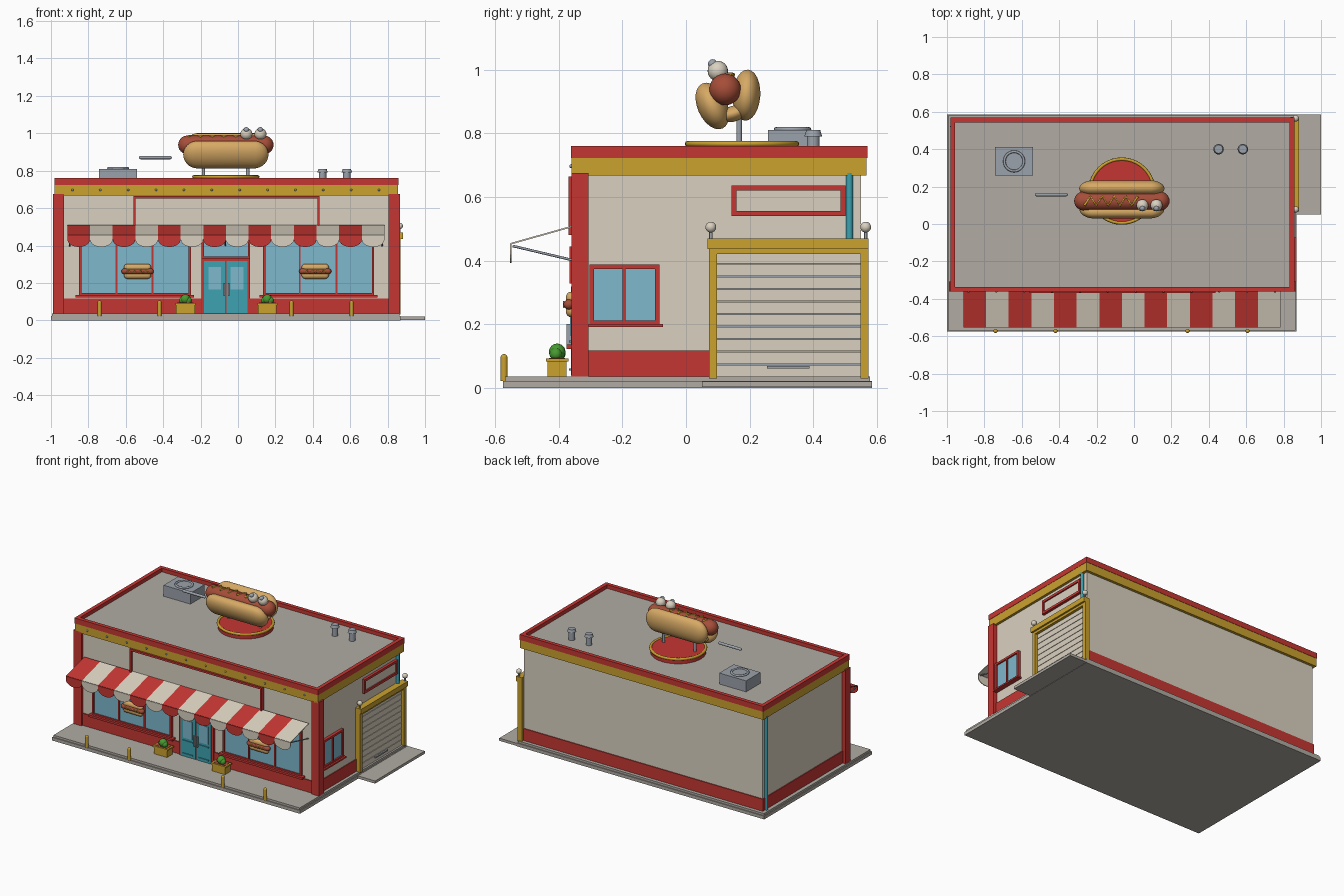
import bpy, bmesh, math
from mathutils import Matrix, Vector

if "Cube" in bpy.data.objects:
    bpy.data.objects.remove(bpy.data.objects["Cube"])

COLORS = {
    "red": (0.56, 0.037, 0.032), "yellow": (0.60, 0.36, 0.028), "cream": (0.70, 0.64, 0.53),
    "concrete": (0.44, 0.41, 0.37), "glass blue": (0.21, 0.48, 0.61), "teal": (0.045, 0.36, 0.44),
    "bun tan": (0.68, 0.40, 0.13), "sausage brown": (0.38, 0.075, 0.04),
    "metal grey": (0.33, 0.365, 0.41), "leaf green": (0.06, 0.32, 0.03)}
MATS = {}
for key, rgb in COLORS.items():
    MATS[key] = bpy.data.materials.new(key)
    MATS[key].diffuse_color = (*rgb, 1)


def finish(name, bm, *mats, smooth=False):
    me = bpy.data.meshes.new(name)
    bm.to_mesh(me)
    bm.free()
    for m in mats:
        me.materials.append(MATS[m])
    if smooth:
        me.shade_smooth()
        me.set_sharp_from_angle(angle=math.radians(40))
    ob = bpy.data.objects.new(name, me)
    bpy.context.collection.objects.link(ob)
    return ob


def box(name, x0, x1, y0, y1, z0, z1, mat):
    bm = bmesh.new()
    m = Matrix.Translation(((x0 + x1) / 2, (y0 + y1) / 2, (z0 + z1) / 2)) @ \
        Matrix.Diagonal((x1 - x0, y1 - y0, z1 - z0, 1))
    bmesh.ops.create_cube(bm, size=1, matrix=m)
    return finish(name, bm, mat)


def cyl(name, x, y, z0, z1, r, mat, r2=None, seg=24):
    bm = bmesh.new()
    bmesh.ops.create_cone(bm, cap_ends=True, segments=seg, radius1=r, radius2=r if r2 is None else r2,
                          depth=z1 - z0, matrix=Matrix.Translation((x, y, (z0 + z1) / 2)))
    return finish(name, bm, mat, smooth=True)


def ball(name, x, y, z, r, mat):
    bm = bmesh.new()
    bmesh.ops.create_uvsphere(bm, u_segments=20, v_segments=12, radius=r,
                              matrix=Matrix.Translation((x, y, z)))
    return finish(name, bm, mat, smooth=True)


def capsule(name, loc, half, ry, rz, mat, tilt=0, end=None):
    """Capsule along x: half length, elliptical section ry by rz, tilted about x."""
    end = end or max(ry, rz)
    bm = bmesh.new()
    bmesh.ops.create_uvsphere(bm, u_segments=24, v_segments=13, radius=1,
                              matrix=Matrix.Rotation(math.pi / 2, 4, 'Y'))
    for v in bm.verts:
        shift = math.copysign(half - end, v.co.x)
        v.co = (v.co.x * end + shift, v.co.y * ry, v.co.z * rz)
    bm.transform(Matrix.Translation(loc) @ Matrix.Rotation(tilt, 4, 'X'))
    return finish(name, bm, mat, smooth=True)


def tube(name, pts, r, mat, closed=False):
    cu = bpy.data.curves.new(name, 'CURVE')
    cu.dimensions = '3D'
    cu.bevel_depth, cu.bevel_resolution, cu.use_fill_caps = r, 2, True
    sp = cu.splines.new('POLY')
    sp.points.add(len(pts) - 1)
    sp.use_cyclic_u = closed
    for p, co in zip(sp.points, pts):
        p.co = (*co, 1)
    cu.materials.append(MATS[mat])
    ob = bpy.data.objects.new(name, cu)
    bpy.context.collection.objects.link(ob)
    return ob


FY, RX = -0.342, 0.838   # front and right wall planes


def panel(name, side, u0, u1, z0, z1, d0, d1, mat):
    """Plate on a wall: u along the wall, d outward from it."""
    if side == "front":
        return box(name, u0, u1, FY - d1, FY - d0, z0, z1, mat)
    return box(name, RX + d0, RX + d1, u0, u1, z0, z1, mat)


def framed(name, side, u0, u1, z0, z1, w, depth, fill, bars=()):
    panel(name + "_panel", side, u0 + w / 2, u1 - w / 2, z0 + w / 2, z1 - w / 2, -0.01, depth * 0.5, fill)
    for u in (u0, u1 - w):
        panel(name + "_jamb", side, u, u + w, z0, z1, -0.01, depth, "red")
    for z in (z0, z1 - w):
        panel(name + "_rail", side, u0 + w, u1 - w, z, z + w, -0.01, depth, "red")
    for u in bars:
        panel(name + "_mullion", side, u - 0.005, u + 0.005, z0 + w, z1 - w, 0, depth * 0.9, "red")


# ground slab, driveway
box("ground_slab", -1.0, 0.87, -0.575, 0.585, 0, 0.022, "concrete")
box("pavement", -0.994, 0.864, -0.569, 0.579, 0.022, 0.036, "concrete")
box("driveway", 0.86, 1.0, 0.05, 0.585, 0.002, 0.02, "concrete")

# main block, plinth, corner pillars
box("walls", -0.963, RX, FY, 0.55, 0.03, 0.70, "cream")
box("plinth", -0.969, 0.844, FY - 0.007, 0.556, 0.03, 0.118, "red")
for x in (-0.99, 0.805):
    box("corner_pillar", x, x + 0.06, -0.36, -0.307, 0.036, 0.675, "red")

# roof, yellow band and red parapet
box("yellow_band", -0.98, 0.855, -0.36, 0.568, 0.667, 0.723, "yellow")
box("roof_deck", -0.96, 0.84, -0.34, 0.55, 0.715, 0.735, "concrete")
X0, X1, Y0, Y1, T = -0.982, 0.857, -0.362, 0.57, 0.026
for x in (X0, X1 - T):
    box("parapet_side", x, x + T, Y0, Y1, 0.723, 0.76, "red")
for y in (Y0, Y1 - T):
    box("parapet_end", X0 + T, X1 - T, y, y + T, 0.723, 0.76, "red")
for i in range(12):
    ball("band_bulb", -0.885 + i * 0.149, -0.361, 0.697, 0.006, "metal grey")

# front sign board, shop windows with sills
framed("front_sign", "front", -0.56, 0.437, 0.48, 0.665, 0.013, 0.028, "cream")
for u0, u1, bars in ((-0.85, -0.252, (-0.65, -0.457)), (0.134, 0.728, (0.33, 0.527))):
    framed("shop_window", "front", u0, u1, 0.134, 0.445, 0.012, 0.018, "glass blue", bars)
    panel("shop_sill", "front", u0 - 0.018, u1 + 0.018, 0.122, 0.136, 0, 0.034, "red")


def zigzag(x0, x1, n, amp):
    return [(x0 + (x1 - x0) * i / n, amp * (1 if i % 2 else -1)) for i in range(n + 1)]


# hot dog emblems on the windows
for x in (-0.537, 0.413):
    for dz in (-0.02, 0.02):
        capsule("emblem_bun", (x, FY - 0.02, 0.262 + dz), 0.073, 0.016, 0.02, "bun tan")
    capsule("emblem_sausage", (x, FY - 0.026, 0.262), 0.086, 0.017, 0.016, "sausage brown")
    tube("emblem_mustard", [(x + u, FY - 0.042, 0.262 + v) for u, v in zigzag(-0.06, 0.06, 8, 0.008)],
         0.003, "yellow")

# entrance: double door and transom
framed("transom", "front", -0.195, 0.065, 0.328, 0.445, 0.012, 0.024, "glass blue")
panel("door_frame", "front", -0.195, 0.065, 0.036, 0.33, 0, 0.014, "red")
for u, hu in ((-0.181, -0.077), (-0.061, -0.053)):
    panel("door_leaf", "front", u, u + 0.112, 0.038, 0.318, 0.014, 0.02, "teal")
    panel("door_glass", "front", u + 0.022, u + 0.09, 0.165, 0.285, 0.02, 0.023, "glass blue")
    for z in (0.055, 0.143):
        panel("door_kick_rail", "front", u + 0.018, u + 0.094, z, z + 0.006, 0.02, 0.026, "teal")
    panel("door_handle", "front", hu, hu + 0.008, 0.13, 0.2, 0.02, 0.034, "metal grey")

# striped awning with scalloped valance
bm = bmesh.new()
W, N = 1.695 / 14, 10
for i in range(14):
    a, b = -0.912 + i * W, -0.912 + (i + 1) * W
    c = (a + b) / 2
    arc = [(c + W / 2 * math.cos(math.pi * k / N), -0.551, 0.432 - 0.04 * math.sin(math.pi * k / N))
           for k in range(N + 1)]
    slope = [(a, -0.551, 0.453), (b, -0.551, 0.453), (b, -0.355, 0.508), (a, -0.355, 0.508)]
    drop = [(a, -0.551, 0.453)] + arc[::-1] + [(b, -0.551, 0.453)]
    for pts in (slope, drop):
        bm.faces.new([bm.verts.new(p) for p in pts]).material_index = i % 2
awning = finish("awning", bm, "red", "cream")
mod = awning.modifiers.new("thickness", 'SOLIDIFY')
mod.thickness, mod.offset = 0.005, 0
for x in (-0.9, -0.067, 0.77):
    tube("awning_strut", [(x, -0.545, 0.446), (x, FY, 0.398)], 0.004, "metal grey")

# planters and bollards
for x in (-0.281, 0.157):
    box("planter", x - 0.05, x + 0.05, -0.435, -0.375, 0.036, 0.088, "yellow")
    box("planter_rim", x - 0.056, x + 0.056, -0.44, -0.37, 0.082, 0.092, "yellow")
    box("planter_soil", x - 0.044, x + 0.044, -0.43, -0.38, 0.09, 0.094, "sausage brown")
    for dx, dy, z, r in ((0, 0, 0.113, 0.026), (-0.014, 0.006, 0.106, 0.02), (0.015, -0.004, 0.106, 0.02)):
        ball("shrub", x + dx, -0.405 + dy, z, r, "leaf green")
for x in (-0.74, -0.42, 0.286, 0.607):
    cyl("bollard", x, -0.572, 0.022, 0.095, 0.011, "yellow", seg=16)
    ball("bollard_top", x, -0.572, 0.095, 0.011, "yellow")

# right side: window, sign, garage door
framed("side_window", "right", -0.303, -0.083, 0.198, 0.388, 0.014, 0.02, "glass blue", (-0.195,))
panel("side_sill", "right", -0.307, -0.072, 0.191, 0.201, 0, 0.032, "red")
framed("side_sign", "right", 0.143, 0.502, 0.54, 0.636, 0.016, 0.018, "cream")
panel("garage_backing", "right", 0.09, 0.552, 0.03, 0.43, 0, 0.008, "metal grey")
for i in range(10):
    z = 0.036 + i * 0.0395
    panel("shutter_slat", "right", 0.095, 0.55, z, z + 0.0365, 0.004, 0.014, "cream")
for u in (0.072, 0.548):
    panel("garage_post", "right", u, u + 0.025, 0.03, 0.43, 0, 0.032, "yellow")
panel("garage_header", "right", 0.072, 0.573, 0.42, 0.438, 0, 0.032, "yellow")
panel("garage_lintel", "right", 0.068, 0.573, 0.436, 0.47, 0, 0.044, "yellow")
panel("shutter_handle", "right", 0.255, 0.388, 0.06, 0.069, 0.014, 0.024, "metal grey")
for y in (0.078, 0.565):
    cyl("lamp_stem", 0.865, y, 0.468, 0.495, 0.005, "metal grey", seg=10)
    ball("lamp_globe", 0.865, y, 0.505, 0.017, "cream")

# downpipes
cyl("right_downpipe", 0.846, 0.514, 0.43, 0.675, 0.011, "teal", seg=14)
cyl("left_downpipe", -0.972, 0.522, 0.036, 0.675, 0.011, "teal", seg=14)

# rooftop unit and vents
box("roof_unit", -0.742, -0.54, 0.258, 0.412, 0.735, 0.81, "metal grey")
cyl("unit_fan", -0.641, 0.335, 0.81, 0.814, 0.045, "metal grey")
ring = [(-0.641 + 0.052 * math.cos(a), 0.335 + 0.052 * math.sin(a), 0.813)
        for a in (k * math.tau / 28 for k in range(28))]
tube("unit_fan_ring", ring, 0.007, "metal grey", closed=True)
for x in (0.452, 0.582):
    cyl("vent_pipe", x, 0.4, 0.735, 0.795, 0.02, "metal grey")
    cyl("vent_cap", x, 0.4, 0.79, 0.81, 0.028, "metal grey", r2=0.022)

# rooftop sign base
HX = -0.065
cyl("sign_disc", HX, 0.176, 0.735, 0.77, 0.172, "red", seg=40)
rim = [(HX + 0.171 * math.cos(a), 0.176 + 0.171 * math.sin(a), 0.767)
       for a in (k * math.tau / 40 for k in range(40))]
tube("sign_disc_rim", rim, 0.009, "yellow", closed=True)
for x in (-0.185, 0.052):
    cyl("sign_pole", x, 0.167, 0.765, 0.88, 0.009, "metal grey", seg=14)

# giant hot dog: bun halves, sausage, mustard, eyes and loose arm
capsule("bun_front", (HX, 0.083, 0.886), 0.228, 0.047, 0.078, "bun tan", tilt=0.42)
capsule("bun_back", (HX, 0.19, 0.92), 0.228, 0.044, 0.081, "bun tan", tilt=-0.06)
capsule("bun_hinge", (HX, 0.15, 0.862), 0.2, 0.045, 0.025, "bun tan", tilt=0.3)
capsule("sausage", (HX, 0.123, 0.938), 0.255, 0.05, 0.05, "sausage brown")
tube("mustard", [(u, 0.123 + v, 0.938 + math.sqrt(0.052 ** 2 - v * v))
                 for u, v in zigzag(-0.265, 0.02, 9, 0.024)], 0.007, "yellow")
for x in (0.045, 0.12):
    ball("eye", x, 0.1, 0.996, 0.032, "cream")
    ball("pupil", x, 0.084, 1.018, 0.015, "metal grey")
capsule("arm", (-0.442, 0.157, 0.87), 0.088, 0.009, 0.009, "metal grey")

for m in bpy.data.materials:
    if m.users and not m.is_grease_pencil:
        m.use_nodes = True
        m.node_tree.nodes["Principled BSDF"].inputs["Base Color"].default_value = m.diffuse_color
